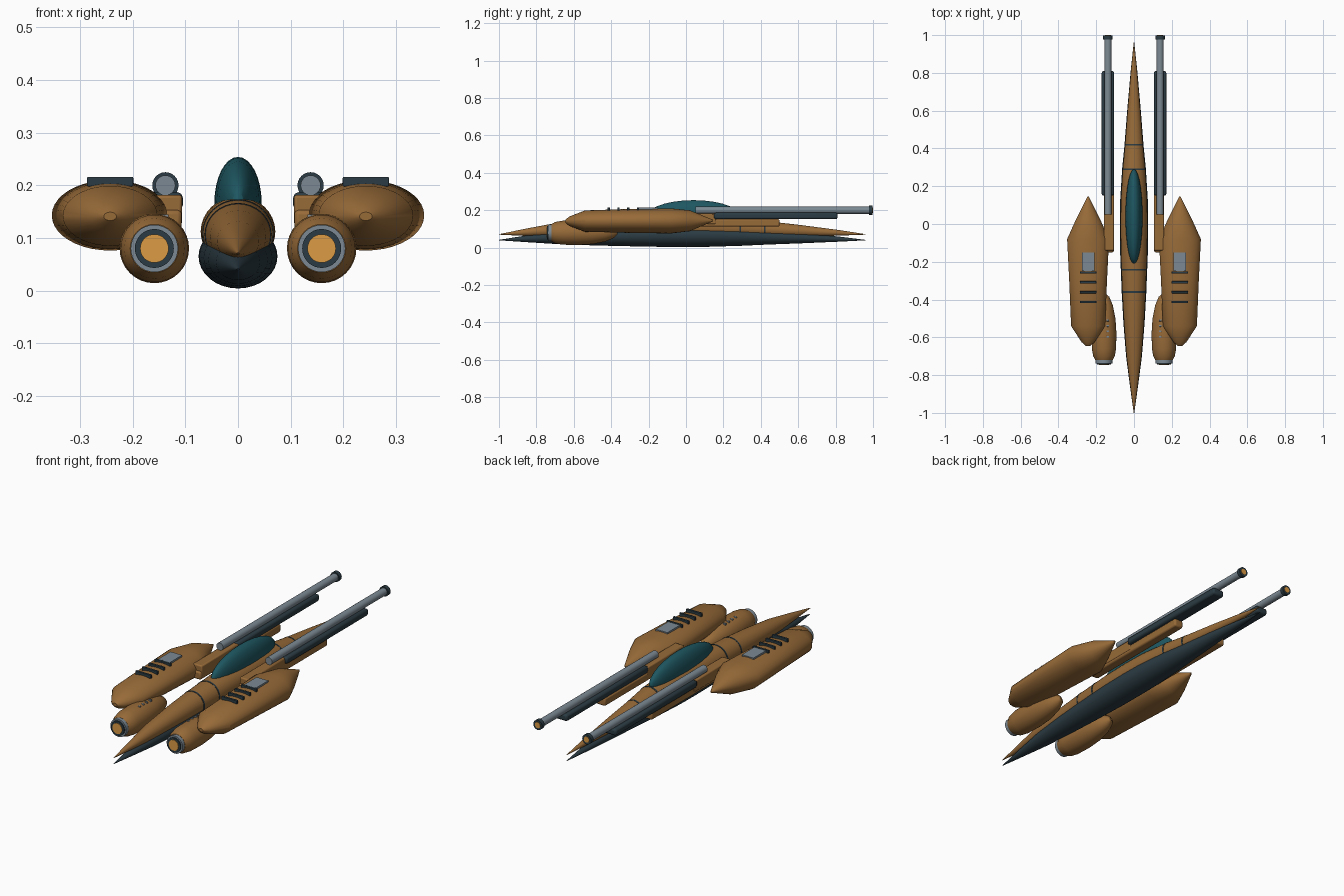
import bpy, bmesh, math

cube = bpy.data.objects.get("Cube")
if cube:
    bpy.data.objects.remove(cube, do_unlink=True)


def make_material(name, rgb):
    m = bpy.data.materials.new(name)
    m.use_nodes = True
    m.diffuse_color = (*rgb, 1)
    m.node_tree.nodes["Principled BSDF"].inputs["Base Color"].default_value = (*rgb, 1)
    return m


BROWN = make_material("ochre_brown", (0.31, 0.145, 0.04))
DARK = make_material("dark_slate", (0.024, 0.044, 0.056))
TEAL = make_material("teal_glass", (0.013, 0.095, 0.12))
GREY = make_material("steel_grey", (0.20, 0.25, 0.29))
ORANGE = make_material("glow_orange", (0.72, 0.33, 0.06))


def finish(bm, name, mat, mirror, bevel=0):
    """Turn a bmesh into a shaded object, optionally mirrored across x = 0."""
    bmesh.ops.recalc_face_normals(bm, faces=bm.faces)
    mesh = bpy.data.meshes.new(name)
    bm.to_mesh(mesh)
    bm.free()
    ob = bpy.data.objects.new(name, mesh)
    bpy.context.collection.objects.link(ob)
    mesh.materials.append(mat)
    bpy.ops.object.select_all(action="DESELECT")
    ob.select_set(True)
    bpy.context.view_layer.objects.active = ob
    bpy.ops.object.shade_smooth_by_angle(angle=math.radians(30))
    if bevel:
        mod = ob.modifiers.new("bevel", "BEVEL")
        mod.width, mod.segments = bevel, 2
    if mirror:
        ob.modifiers.new("mirror", "MIRROR").use_mirror_merge = False
    return ob


def loft(name, mat, sections, x=0.0, n=32, mirror=False):
    """Skin elliptical sections (y, rx, rz, centre z) along y and cap the ends."""
    bm = bmesh.new()
    rings = []
    for y, rx, rz, z in sections:
        rings.append([bm.verts.new((x + rx * math.cos(a), y, z + rz * math.sin(a)))
                      for a in (2 * math.pi * i / n for i in range(n))])
    for a, b in zip(rings, rings[1:]):
        for i in range(n):
            j = (i + 1) % n
            bm.faces.new((a[i], a[j], b[j], b[i]))
    bm.faces.new(rings[0])
    bm.faces.new(rings[-1])
    return finish(bm, name, mat, mirror)


def tube(name, mat, y0, y1, r, x, z, n=24):
    return loft(name, mat, [(y0, r, r, z), (y1, r, r, z)], x, n, True)


def box(name, mat, xs, ys, zs, bevel=0):
    bm = bmesh.new()
    bmesh.ops.create_cube(bm, size=1)
    for v in bm.verts:
        for k, (lo, hi) in enumerate((xs, ys, zs)):
            v.co[k] = lo if v.co[k] < 0 else hi
    return finish(bm, name, mat, True, bevel)


# Fullness of the spindle hull along its length
FULL = [(-1, .02), (-.85, .3), (-.7, .56), (-.52, .75), (-.36, .87), (-.15, .98), (0, 1),
        (.12, .98), (.29, .84), (.42, .67), (.62, .46), (.82, .22), (.96, .02)]


def fullness(y):
    for (a, fa), (b, fb) in zip(FULL, FULL[1:]):
        if a <= y <= b:
            return fa + (fb - fa) * (y - a) / (b - a)


def upper(y, grow=1.0):
    f = fullness(y)
    return (y, .071 * f * grow, .067 * f * grow, .07 + .042 * f)


def lower(y):
    f = fullness(y)
    return (y, .075 * f, .061 * f, .04 + .025 * f)


# Fuselage
loft("upper_hull", BROWN, [upper(y) for y, _ in FULL])
loft("lower_hull", DARK, [lower(y) for y, _ in FULL])
for i, y in enumerate((-.36, -.243, .29, .42)):
    loft(f"hull_band_{i + 1}", DARK, [upper(y - .004, 1.025), upper(y + .004, 1.025)])

# Canopy
angles = [math.pi * i / 14 for i in range(15)]
loft("canopy", TEAL, [(.04 - .25 * math.cos(a), .044 * math.sin(a) + .001,
                       .087 * math.sin(a) + .001, .166) for a in angles])

# Side pods
POD_X = .243
loft("side_pods", BROWN, [(-.645, .012, .008, .141), (-.625, .035, .025, .141),
                          (-.54, .09, .057, .142), (-.3, .1, .064, .143),
                          (-.08, .111, .067, .143), (.02, .066, .056, .144),
                          (.145, .004, .004, .145)], POD_X, 40, True)
box("pod_hatches", GREY, (POD_X - .033, POD_X + .033), (-.25, -.15), (.195, .214))
for i in range(4):
    y = -.257 - .052 * i
    box(f"pod_vents_{i + 1}", DARK, (POD_X - .044, POD_X + .044),
        (y - .006, y + .006), (.198, .216), .002)

# Engines
ENG_X, ENG_Z = .159, .08
loft("engines", BROWN, [(y, r, r, ENG_Z) for y, r in (
    (-.72, .046), (-.7, .057), (-.66, .064), (-.58, .066), (-.5, .061),
    (-.43, .047), (-.385, .028), (-.365, .006))], ENG_X, 32, True)
tube("nozzle_rings", GREY, -.738, -.7, .045, ENG_X, ENG_Z, 32)
tube("nozzle_throats", DARK, -.744, -.7, .037, ENG_X, ENG_Z, 32)
tube("nozzle_glow", ORANGE, -.747, -.7, .027, ENG_X, ENG_Z, 32)
for i in range(4):
    y = -.51 - .029 * i
    box(f"engine_bolts_{i + 1}", GREY, (.132, .146), (y - .005, y + .005), (.13, .145), .002)

# Gun mounts
box("gun_pylons", BROWN, (.107, .157), (-.15, .5), (.112, .153), .008)
box("gun_blocks", BROWN, (.106, .159), (-.14, .16), (.125, .182), .006)
box("gun_housings", DARK, (.105, .171), (.15, .81), (.152, .187), .01)

# Gun barrels
GUN_X, GUN_Z = .138, .2
tube("gun_barrels", GREY, .05, .985, .019, GUN_X, GUN_Z)
tube("muzzles", DARK, .978, .998, .025, GUN_X, GUN_Z)
tube("muzzle_glow", ORANGE, .99, 1.0, .015, GUN_X, GUN_Z)
